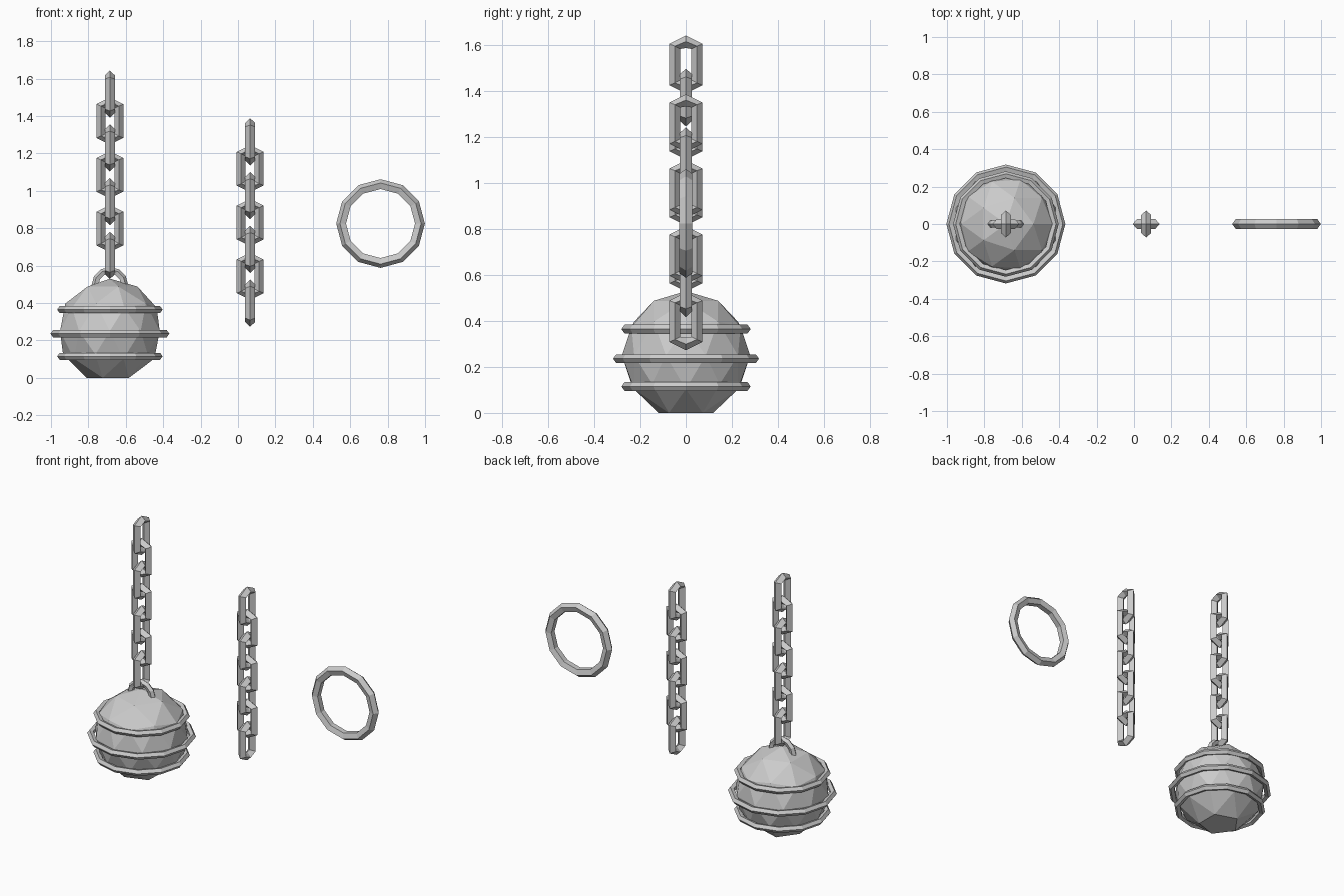
import bpy
import math
from math import sin, cos, pi

if "Cube" in bpy.data.objects:
    bpy.data.objects.remove(bpy.data.objects["Cube"])

BALL_X, CHAIN_X, RING_X = -0.685, 0.065, 0.762


def add_mesh(name, verts, faces):
    mesh = bpy.data.meshes.new(name)
    mesh.from_pydata(verts, [], faces)
    mesh.update()
    obj = bpy.data.objects.new(name, mesh)
    bpy.context.collection.objects.link(obj)
    return obj


def torus(name, loc, major, minor, segs, sides, rot=(0, 0, 0)):
    bpy.ops.mesh.primitive_torus_add(location=loc, rotation=rot, major_radius=major,
                                     minor_radius=minor, major_segments=segs,
                                     minor_segments=sides)
    bpy.context.object.name = name
    return bpy.context.object


# chain link: hexagonal loop with a diamond bar section, lying in the XZ or YZ plane
def link(name, x, z, along_y):
    def hexagon(w, shoulder, peak):
        return [(0, peak), (w, shoulder), (w, -shoulder),
                (0, -peak), (-w, -shoulder), (-w, shoulder)]

    sections = [(hexagon(0.072, 0.09, 0.126), 0.0), (hexagon(0.048, 0.08, 0.1), 0.027),
                (hexagon(0.024, 0.068, 0.072), 0.0), (hexagon(0.048, 0.08, 0.1), -0.027)]
    verts = []
    for points, depth in sections:
        for u, h in points:
            verts.append((x - depth, u, z + h) if along_y else (x + u, depth, z + h))
    faces = []
    for s in range(4):
        t = (s + 1) % 4
        for i in range(6):
            j = (i + 1) % 6
            faces.append((s * 6 + i, s * 6 + j, t * 6 + j, t * 6 + i))
    add_mesh(name, verts, faces)


def chain(name, x, top):
    for i in range(7):
        link(f"{name}_link_{i + 1}", x, top - 0.126 - i * 0.1438, i % 2 == 0)


# iron ball with a flattened base
bpy.ops.mesh.primitive_ico_sphere_add(subdivisions=2, radius=0.28,
                                      location=(BALL_X, 0, 0.25))
ball = bpy.context.object
ball.name = "ball"
for v in ball.data.vertices:
    if v.co.z < -0.23:
        v.co = (v.co.x * 0.85, v.co.y * 0.85, -0.25)

# bands around the ball
for name, z, major in (("lower_band", 0.115, 0.262), ("middle_band", 0.236, 0.298),
                       ("upper_band", 0.365, 0.262)):
    torus(name, (BALL_X, 0, z), major, 0.02, 12, 5)

# handle: half hoop sunk into the top of the ball
SEGS, SIDES = 6, 5
verts, faces = [], []
for i in range(SEGS + 1):
    a = pi * i / SEGS
    for k in range(SIDES):
        b = 2 * pi * k / SIDES
        r = 0.078 + 0.02 * cos(b)
        verts.append((BALL_X + r * cos(a), 0.02 * sin(b), 0.495 + r * sin(a)))
for i in range(SEGS):
    for k in range(SIDES):
        n = (k + 1) % SIDES
        faces.append((i * SIDES + k, i * SIDES + n,
                      (i + 1) * SIDES + n, (i + 1) * SIDES + k))
faces += [tuple(range(SIDES)), tuple(SEGS * SIDES + k for k in reversed(range(SIDES)))]
add_mesh("handle", verts, faces)

# attached chain and loose chain
chain("ball_chain", BALL_X, 1.643)
chain("loose_chain", CHAIN_X, 1.388)

# loose ring, upright
torus("loose_ring", (RING_X, 0, 0.825), 0.208, 0.029, 12, 5, (pi / 2, 0, 0))

# consistent outward normals
import bmesh
for obj in bpy.data.objects:
    bm = bmesh.new()
    bm.from_mesh(obj.data)
    bmesh.ops.recalc_face_normals(bm, faces=bm.faces)
    bm.to_mesh(obj.data)
    bm.free()
